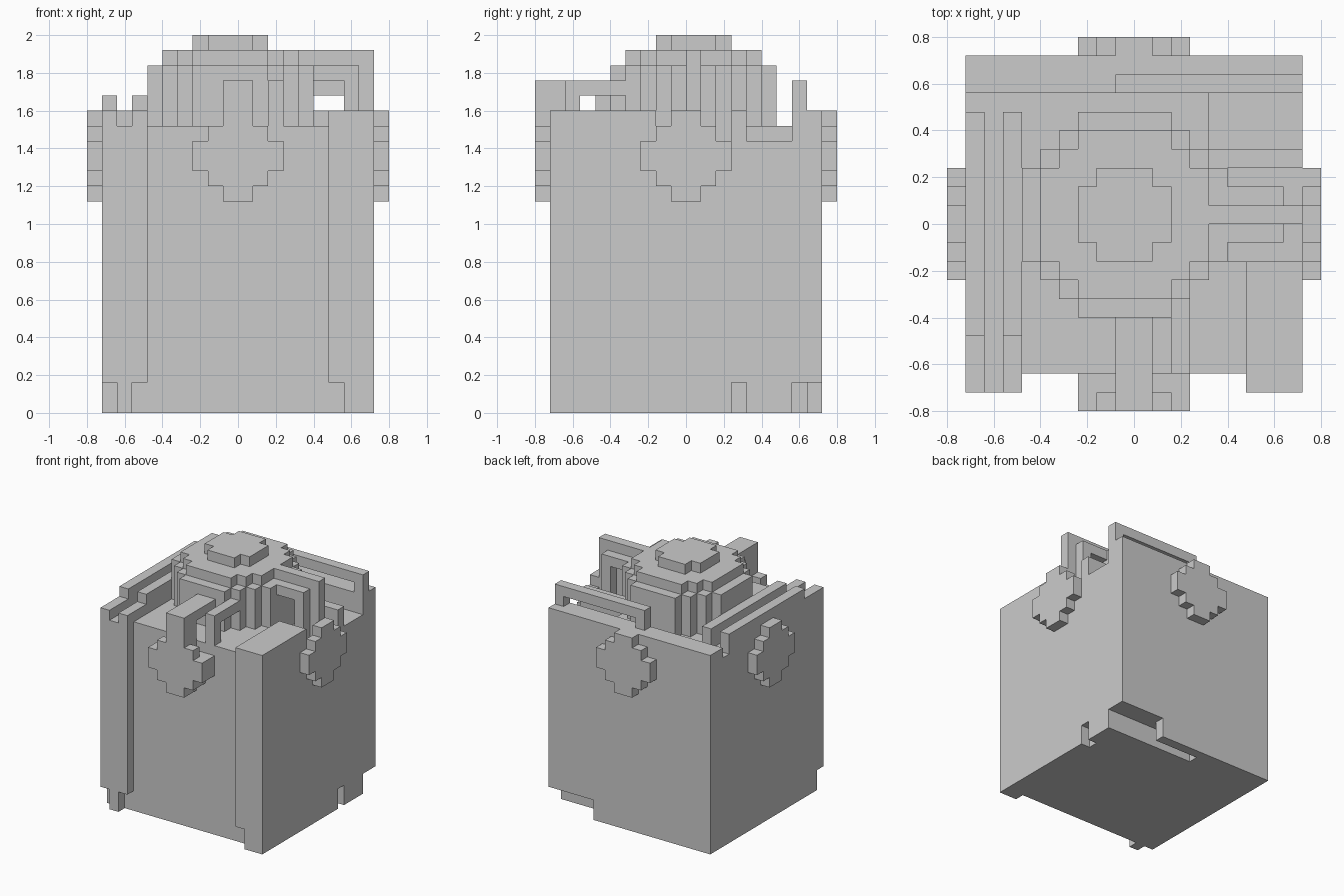
import bpy, bmesh

if "Cube" in bpy.data.objects:
    bpy.data.objects.remove(bpy.data.objects["Cube"])

U = 0.08          # one block; all sizes below are counted in blocks
cells = {}        # block position -> part name


def fill(part, x0, x1, y0, y1, z0, z1):
    for x in range(x0, x1):
        for y in range(y0, y1):
            for z in range(z0, z1):
                cells.setdefault((x, y, z), part)


def carve(x0, x1, y0, y1, z0, z1):
    for x in range(x0, x1):
        for y in range(y0, y1):
            for z in range(z0, z1):
                cells.pop((x, y, z), None)


# Main body block with floor of the open top
fill("body", -9, 9, -8, 9, 0, 19)
fill("body", -9, 9, 7, 9, 19, 20)            # back wall rim
fill("body", 4, 9, 3, 4, 19, 20)             # right wall rim stub
carve(4, 9, 4, 7, 18, 19)                    # lowered right rear wall
carve(5, 9, -2, 3, 18, 19)                   # slot for the right arms

# Front corner pillars with stepped feet
fill("left_pillar", -9, -6, -9, -8, 2, 19)
fill("left_pillar", -8, -7, -9, -8, 0, 2)
fill("right_pillar", 6, 9, -9, -8, 2, 20)
fill("right_pillar", 7, 9, -9, -8, 0, 2)
fill("right_pillar", 6, 9, -8, -2, 19, 20)

# Notches around the base
carve(4, 9, 7, 9, 0, 2)
carve(-1, 4, 7, 8, 0, 2)
carve(8, 9, 3, 4, 0, 2)

# Twin rails on the left side
for x in (-9, -7):
    fill("left_rail", x, x + 1, -9, 6, 19, 20)
    fill("left_rail", x, x + 1, -6, 6, 20, 21)

# Round plates on all four sides
for z, h in zip(range(14, 20), (1, 2, 3, 3, 2, 1)):
    fill("front_plate", -h, h, -10, -9, z, z + 1)
    fill("back_plate", -h, h, 9, 10, z, z + 1)
    fill("right_plate", 9, 10, -h, h, z, z + 1)
    fill("left_plate", -10, -9, -h, h, z, z + 1)
    if z < 18:
        fill("front_plate", -h, h, -9, -8, z, z + 1)

# Stepped dome
for z0, z1, r2 in ((18, 23, 29), (23, 24, 20), (24, 25, 5)):
    for x in range(-5, 6):
        for y in range(-5, 6):
            if x * x + y * y <= r2:
                fill("dome", x - 1, x, y, y + 1, z0, z1)

# Front arms: broad one to the plate, thin one to the wall
fill("front_arm", -1, 1, -10, -8, 18, 22)
fill("front_arm", -1, 1, -8, -5, 21, 22)
fill("thin_arm", 2, 3, -8, -7, 19, 22)
fill("thin_arm", 2, 3, -7, -4, 21, 22)

# Right arms: tall centre one flanked by two lower ones
for y, reach, top in ((0, 9, 24), (-1, 8, 23), (1, 8, 23)):
    fill("right_arm", 4, reach, y, y + 1, top - 1, top)
    fill("right_arm", reach - 1, reach, y, y + 1, 18, top)

# Back handle
fill("back_handle", -1, 9, 7, 8, 21, 22)
fill("back_handle", -1, 0, 7, 8, 20, 21)
fill("back_handle", 8, 9, 7, 8, 20, 21)

# Build each part from its exposed block faces
SIDES = {
    (1, 0, 0): ((1, 0, 0), (1, 1, 0), (1, 1, 1), (1, 0, 1)),
    (-1, 0, 0): ((0, 0, 0), (0, 0, 1), (0, 1, 1), (0, 1, 0)),
    (0, 1, 0): ((0, 1, 0), (0, 1, 1), (1, 1, 1), (1, 1, 0)),
    (0, -1, 0): ((0, 0, 0), (1, 0, 0), (1, 0, 1), (0, 0, 1)),
    (0, 0, 1): ((0, 0, 1), (1, 0, 1), (1, 1, 1), (0, 1, 1)),
    (0, 0, -1): ((0, 0, 0), (0, 1, 0), (1, 1, 0), (1, 0, 0)),
}
for part in sorted(set(cells.values())):
    bm = bmesh.new()
    verts = {}
    for c, owner in cells.items():
        if owner != part:
            continue
        for d, quad in SIDES.items():
            if tuple(a + b for a, b in zip(c, d)) in cells:
                continue
            keys = [tuple(a + b for a, b in zip(c, q)) for q in quad]
            for k in keys:
                if k not in verts:
                    verts[k] = bm.verts.new([v * U for v in k])
            bm.faces.new([verts[k] for k in keys])
    bmesh.ops.dissolve_limit(bm, angle_limit=0.01, verts=bm.verts[:], edges=bm.edges[:])
    mesh = bpy.data.meshes.new(part)
    bm.to_mesh(mesh)
    bm.free()
    bpy.context.collection.objects.link(bpy.data.objects.new(part, mesh))
